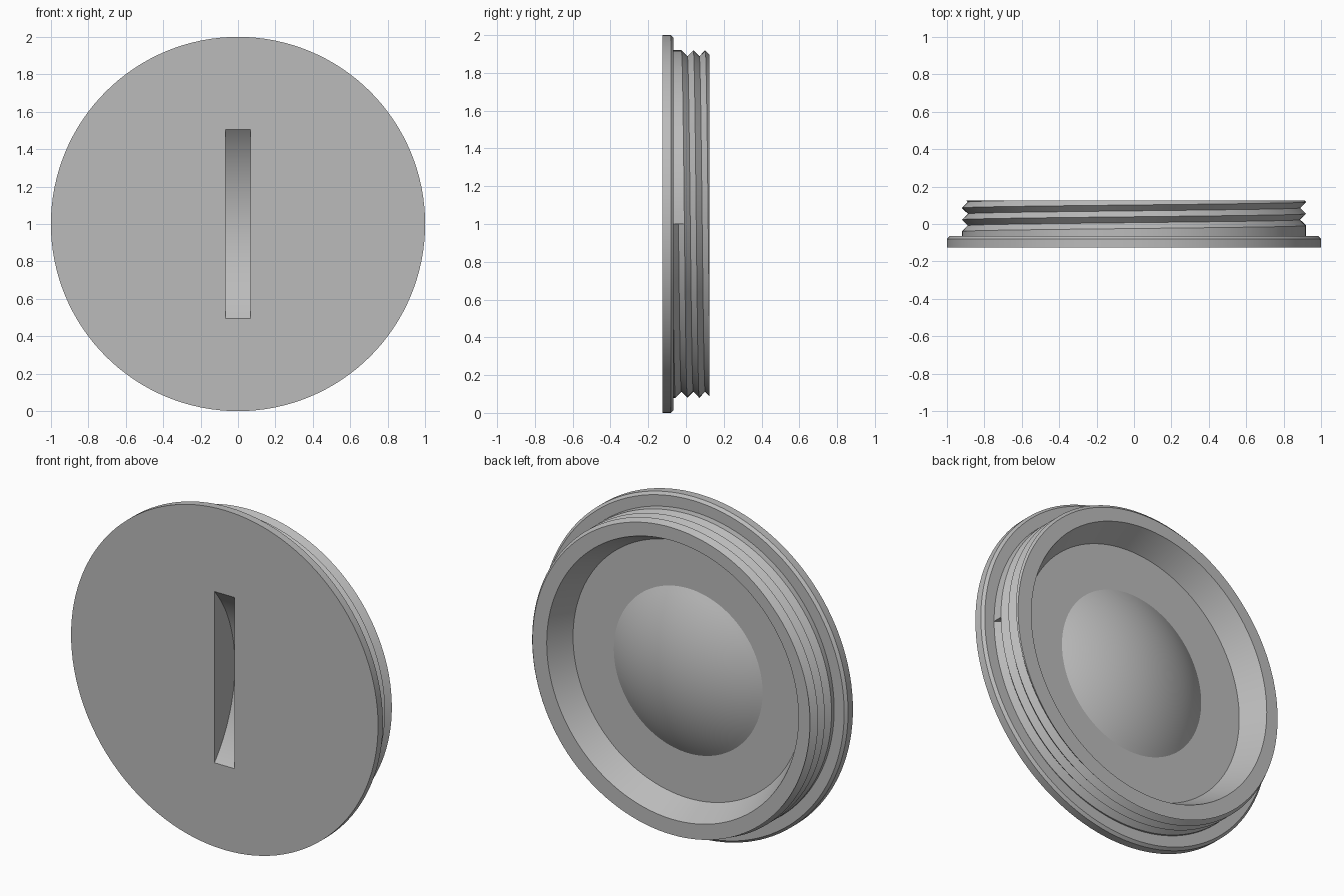
import bpy, bmesh
from math import sin, cos, pi, sqrt, radians

cube = bpy.data.objects.get("Cube")
if cube:
    bpy.data.objects.remove(cube)

SEGMENTS = 128
FRONT, FLANGE, BACK, FLOOR = -0.125, -0.065, 0.125, -0.02
PITCH, CREST, ROOT = 0.063, 0.92, 0.888

grey = bpy.data.materials.new("plain_grey")
grey.use_nodes = True
colour = (0.5, 0.5, 0.5, 1)
grey.diffuse_color = colour
grey.node_tree.nodes["Principled BSDF"].inputs["Base Color"].default_value = colour


def thread_points(turn):
    """Outer wall at one angle: crests and roots slide along the helix."""
    first = 0.023 - PITCH * turn - PITCH / 2
    end = abs(((BACK - first) / PITCH) % 1 - 0.5) * 2
    end_radius = ROOT + (CREST - ROOT) * end
    points = []
    for k in range(10):
        y = first + k * PITCH / 2
        radius = ROOT if k % 2 else CREST
        points.append((max(y, FLANGE), radius) if y < BACK else (BACK, end_radius))
    return points


def dome_points(radius=0.485, height=0.14, steps=14):
    """Shallow spherical bulge from its foot to the centre."""
    ball = (radius ** 2 + height ** 2) / (2 * height)
    points = []
    for i in range(steps + 1):
        r = radius * (1 - i / steps)
        points.append((FLOOR + height - ball + sqrt(ball ** 2 - r ** 2), r))
    return points


def column(turn):
    flange = [(FRONT, 0), (FRONT, 1), (-0.08, 1), (FLANGE, 0.985), (FLANGE, CREST)]
    recess = [(BACK, 0.82), (FLOOR, 0.75)]
    return flange + thread_points(turn) + recess + dome_points()


# Cap body: turned profile with a helical thread
bm = bmesh.new()
rings = []
for i in range(SEGMENTS + 1):
    turn = i / SEGMENTS
    a = 2 * pi * turn
    rings.append([bm.verts.new((r * cos(a), y, 1 + r * sin(a))) for y, r in column(turn)])
for a, b in zip(rings, rings[1:]):
    for j in range(len(a) - 1):
        bm.faces.new((a[j], a[j + 1], b[j + 1], b[j]))
bmesh.ops.remove_doubles(bm, verts=bm.verts, dist=0.0002)
# Step where the thread groove begins
bmesh.ops.holes_fill(bm, edges=[e for e in bm.edges if e.is_boundary], sides=8)
bmesh.ops.recalc_face_normals(bm, faces=bm.faces)
mesh = bpy.data.meshes.new("threaded_cap")
bm.to_mesh(mesh)
bm.free()
mesh.materials.append(grey)
cap = bpy.data.objects.new("threaded_cap", mesh)
bpy.context.collection.objects.link(cap)

# Coin slot: cut with the edge of a large disc
SLOT_RADIUS, SLOT_DEPTH = 0.764, 0.19
bpy.ops.mesh.primitive_cylinder_add(
    vertices=192, radius=SLOT_RADIUS, depth=0.132,
    location=(0, FRONT + SLOT_DEPTH - SLOT_RADIUS, 1), rotation=(0, pi / 2, 0))
cutter = bpy.context.object
cutter.name = "slot_cutter"
cutter.hide_render = True
cutter.data.materials.append(grey)

bpy.ops.object.select_all(action="DESELECT")
cap.select_set(True)
bpy.context.view_layer.objects.active = cap
cut = cap.modifiers.new("coin_slot", "BOOLEAN")
cut.operation = "DIFFERENCE"
cut.solver = "EXACT"
cut.object = cutter
bpy.ops.object.modifier_apply(modifier=cut.name)
bpy.data.objects.remove(cutter)
bpy.ops.object.shade_smooth_by_angle(angle=radians(30))
